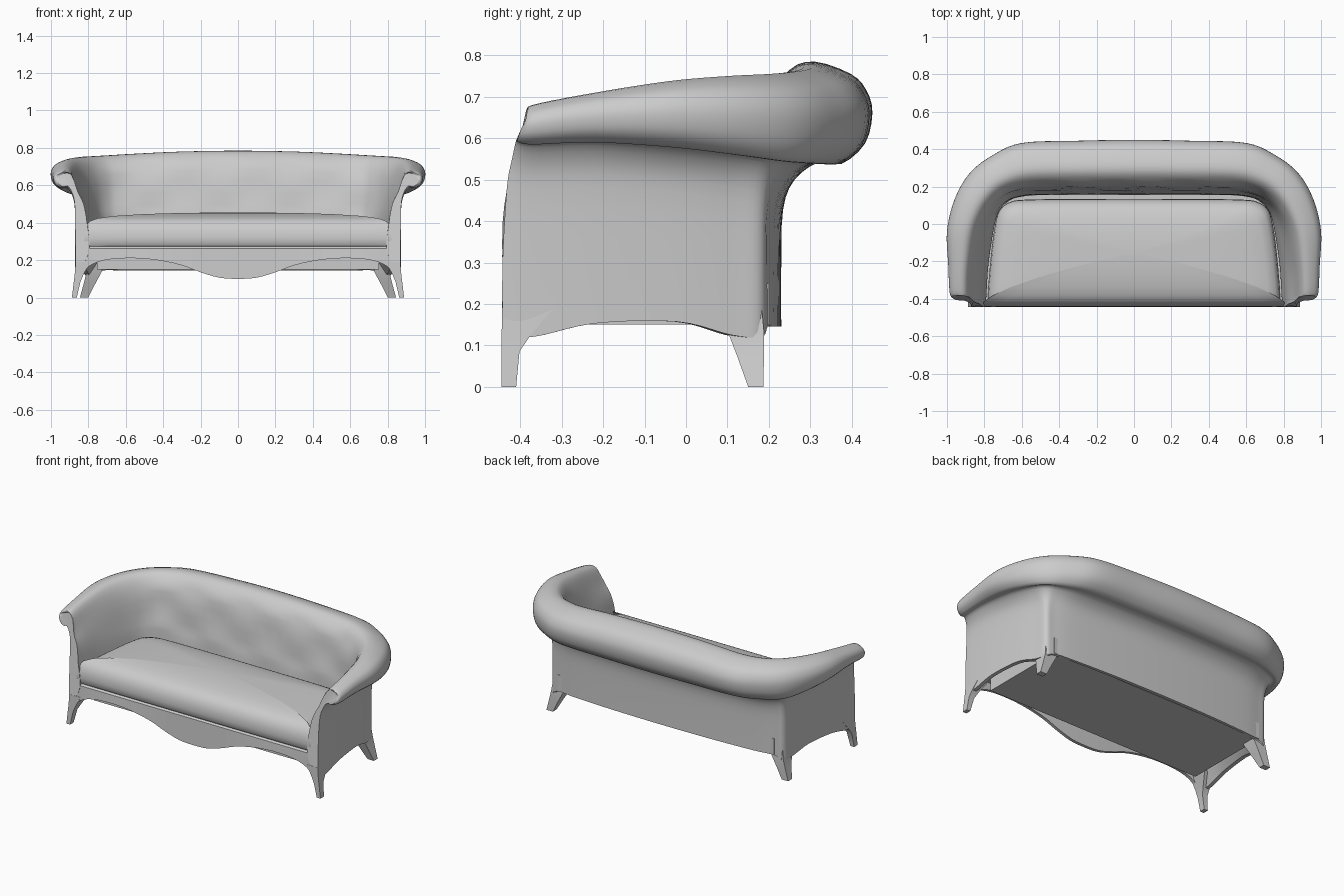
import bpy, bmesh, math
from mathutils import Vector

if "Cube" in bpy.data.objects:
    bpy.data.objects.remove(bpy.data.objects["Cube"])

mat = bpy.data.materials.new("light grey fabric")
mat.diffuse_color = (0.6, 0.6, 0.6, 1)
mat.use_nodes = True
mat.node_tree.nodes["Principled BSDF"].inputs["Base Color"].default_value = mat.diffuse_color


def finish(name, rings, angle=40):
    """Skin a list of equal-length rings, cap both ends, and shade."""
    bm = bmesh.new()
    vs = [[bm.verts.new(p) for p in r] for r in rings]
    n = len(rings[0])
    for a, b in zip(vs, vs[1:]):
        for i in range(n):
            j = (i + 1) % n
            bm.faces.new((a[i], a[j], b[j], b[i]))
    bm.faces.new(vs[0])
    bm.faces.new(vs[-1])
    bmesh.ops.recalc_face_normals(bm, faces=bm.faces)
    me = bpy.data.meshes.new(name)
    bm.to_mesh(me)
    bm.free()
    ob = bpy.data.objects.new(name, me)
    bpy.context.collection.objects.link(ob)
    me.materials.append(mat)
    bpy.ops.object.select_all(action='DESELECT')
    ob.select_set(True)
    bpy.context.view_layer.objects.active = ob
    bpy.ops.object.shade_smooth_by_angle(angle=math.radians(angle))
    return ob


def spline(a, b, c, d, t):
    return 0.5 * (2 * b + (c - a) * t + (2 * a - 5 * b + 4 * c - d) * t * t
                  + (3 * b - a - 3 * c + d) * t ** 3)


def smooth(pts, k, closed=False):
    """Catmull-Rom resampling of a point list."""
    n, out = len(pts), []
    for i in range(n if closed else n - 1):
        idx = [(i + o) % n if closed else min(max(i + o, 0), n - 1) for o in (-1, 0, 1, 2)]
        out += [spline(*[pts[q] for q in idx], s / k) for s in range(k)]
    return out if closed else out + [pts[-1]]


def rect(x0, x1, y0, y1, z):
    return [(x0, y0, z), (x1, y0, z), (x1, y1, z), (x0, y1, z)]


# Wrap-around shell: outer wall xy, inner wall xy, roll edge xy,
# wall bottom, roll bottom, roll top, blend from arm (0) to back (1)
stations = [
    (.870, -.443, .795, -.443, .965, -.435, .14, .592, .665, 0),
    (.870, -.375, .79, -.375, .985, -.37, .12, .585, .68, 0),
    (.863, -.22, .78, -.22, .993, -.22, .153, .59, .71, .1),
    (.843, -.02, .755, -.04, 1.0, -.04, .157, .578, .738, .4),
    (.822, .11, .73, .06, .96, .13, .125, .56, .75, .8),
    (.805, .182, .685, .12, .88, .27, .12, .545, .755, 1),
    (.75, .197, .63, .145, .76, .365, .145, .54, .76, 1),
    (.62, .212, .53, .157, .60, .433, .145, .538, .768, 1),
    (.34, .225, .32, .16, .3, .445, .145, .538, .78, 1),
    (0, .23, 0, .16, 0, .45, .145, .538, .785, 1),
]


def section(s):
    P, Q, R = Vector(s[0:2]), Vector(s[2:4]), Vector(s[4:6])
    bot, zb, zt, k = s[6:]
    mid = (zb + zt) / 2

    def inner(arm, back, z):
        return (*Q.lerp(R, arm + (back - arm) * k), z)

    def outer(f, z):
        return (*P.lerp(R, f), z)
    pts = [(*P.lerp(Q, .28), bot), inner(0, 0, .25), inner(.07, 0, .4),
           inner(.18, .05, .5), inner(.36, .14, zt - .1), inner(.52, .31, zt - .02),
           inner(.68, .52, zt), inner(.88, .82, zt - .12 * (zt - zb)),
           inner(.97, .95, mid + .22 * (zt - zb)), outer(1, mid),
           outer(.92, mid - .3 * (zt - zb)), outer(.66, zb), outer(.4, zb + .003),
           outer(.14, zb - .04), outer(.02, zb - .11), outer(0, .3), outer(0, bot)]
    return [Vector(p) for p in pts]


half = [section(s) for s in stations]
# front edge of each arm leans back as it rises and rounds over at the roll
for p in half[0]:
    p.y += max(0, p.z - .42) * .17 + max(0, p.z - .62) * .5
full = half + [[Vector((-p.x, p.y, p.z)) for p in r] for r in reversed(half[:-1])]
columns = [smooth([r[i] for r in full], 5) for i in range(len(full[0]))]
rings = [smooth(list(ring), 3) for ring in zip(*columns)]
# soft, shallow dimples in the inner back padding
for ring in rings:
    for p in ring[7:14]:
        if p.y > .05:
            p.y += .006 * math.sin(p.x * 17) * math.sin(p.z * 24)
finish("back_and_arms", rings)

# Front apron with wavy lower edge
wave = [(0, .10), (.1, .106), (.2, .135), (.3, .172), (.42, .198), (.55, .21),
        (.68, .205), (.77, .182), (.825, .14), (.85, .09)]
wave = [(-x, z) for x, z in reversed(wave[1:])] + wave
wave = [tuple(p) for p in smooth([Vector(p) for p in wave], 3)]
finish("front_apron", [[(x, -.444, z), (x, -.44, .262), (x, -.43, .272),
                        (x, -.41, .272), (x, -.425, z)] for x, z in wave])

# Seat platform under the cushion, and its deck
finish("seat_base", [rect(-.755, .755, -.36, .2, .15), rect(-.755, .755, -.36, .2, .25)])
finish("seat_deck", [rect(-.79, .79, -.42, .05, .24), rect(-.79, .79, -.42, .05, .27)])
finish("seat_deck_rear", [rect(-.71, .71, .05, .18, .24), rect(-.71, .71, .05, .18, .27)])

# Legs: tapered lofts, splayed outward
leg_rings = {
    "front_leg": [(.862, .888, -.445, -.41, 0), (.842, .878, -.445, -.402, .085),
                  (.825, .873, -.445, -.375, .125), (.79, .868, -.444, -.32, .19)],
    "back_leg": [(.80, .845, .15, .187, 0), (.765, .826, .125, .188, .07),
                 (.73, .81, .10, .188, .135), (.71, .802, .085, .182, .2)],
}
for name, data in leg_rings.items():
    for side, label in ((1, "right"), (-1, "left")):
        finish(f"{name}_{label}",
               [[(side * x, y, z) for x, y, z in rect(*r)] for r in data], 60)

# Domed seat cushion: rounded outline shrunk ring by ring
edge = [(.70, -.443), (.76, -.436), (.782, -.41), (.775, -.28), (.757, -.1), (.735, .03),
        (.71, .085), (.66, .118), (.58, .13), (.3, .134)]
edge = edge + [(-x, y) for x, y in reversed(edge)]
outline = smooth([Vector(p) for p in edge], 3, closed=True)
yc = -.155
layers = [(.06, .266), (.012, .285), (0, .315), (.01, .35), (.05, .383), (.12, .408),
          (.22, .424), (.36, .436), (.55, .446), (.75, .452), (.96, .455)]
finish("seat_cushion", [[(p.x * (1 - t ** 1.6), yc + (p.y - yc) * (1 - t), z)
                         for p in outline] for t, z in layers], 60)
